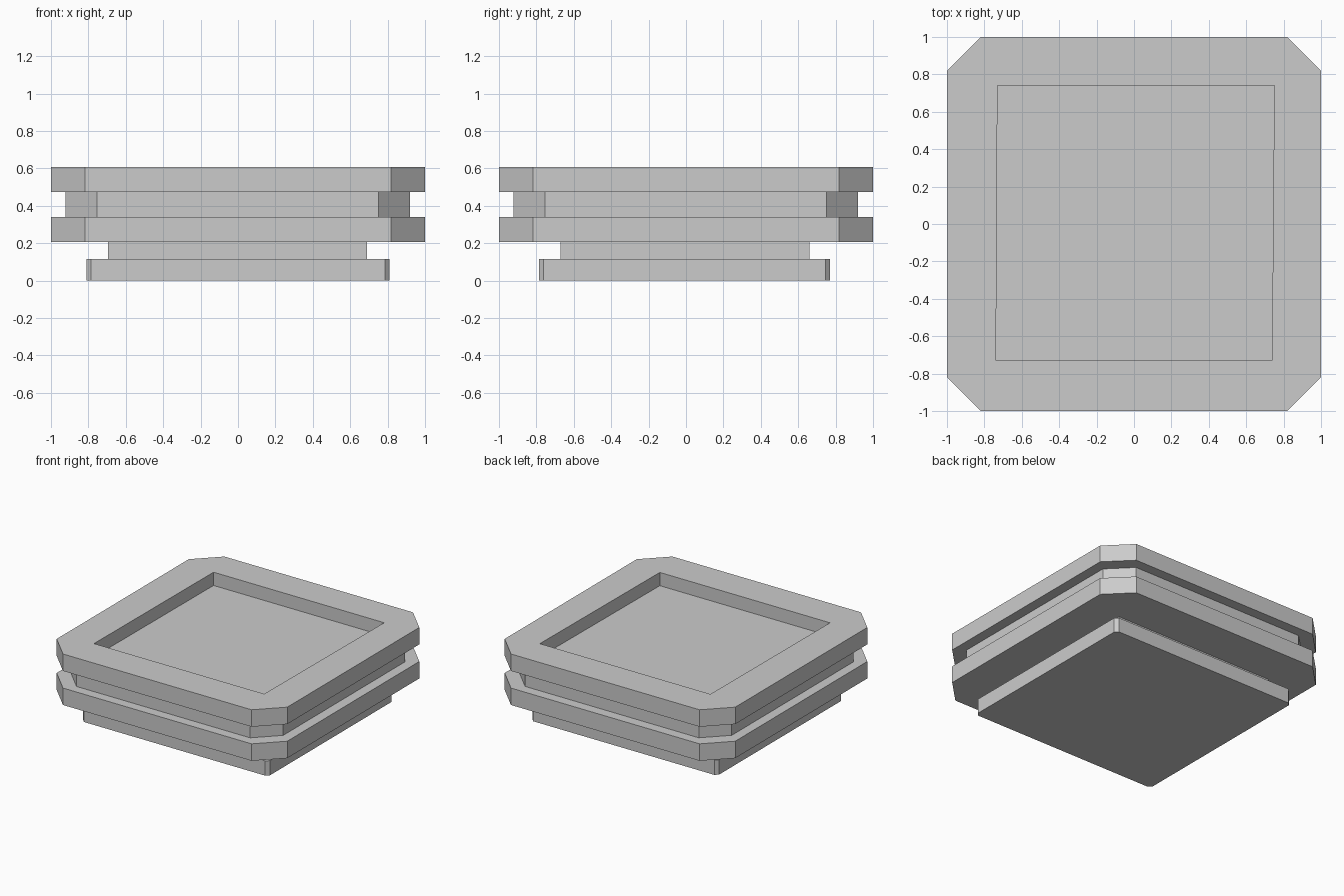
import bpy, bmesh

if "Cube" in bpy.data.objects:
    bpy.data.objects.remove(bpy.data.objects["Cube"])


def outline(x0, x1, y0, y1, c):
    """Counter-clockwise rectangle with corners cut by c."""
    if c == 0:
        return [(x1, y1), (x0, y1), (x0, y0), (x1, y0)]
    return [(x1, y1 - c), (x1 - c, y1), (x0 + c, y1), (x0, y1 - c),
            (x0, y0 + c), (x0 + c, y0), (x1 - c, y0), (x1, y0 + c)]


def slab(name, pts, z0, z1, recess=None, floor_z=0.0):
    """Prism from an outline, optionally with a four-sided tray sunk in its top."""
    bm = bmesh.new()
    ring = lambda points, z: [bm.verts.new((x, y, z)) for x, y in points]
    low, top = ring(pts, z0), ring(pts, z1)
    n = len(pts)
    bm.faces.new(low[::-1])
    for i in range(n):
        j = (i + 1) % n
        bm.faces.new((low[i], low[j], top[j], top[i]))
    if recess is None:
        bm.faces.new(top)
    else:
        lip, floor = ring(recess, z1), ring(recess, floor_z)
        for i in range(4):
            j = (i + 1) % 4
            a, b, c = top[2 * i], top[2 * i + 1], top[(2 * i + 2) % 8]
            bm.faces.new((a, b, lip[i]))
            bm.faces.new((b, c, lip[j], lip[i]))
            bm.faces.new((lip[i], lip[j], floor[j], floor[i]))
        bm.faces.new(floor)
    bmesh.ops.recalc_face_normals(bm, faces=bm.faces)
    mesh = bpy.data.meshes.new(name)
    bm.to_mesh(mesh)
    bm.free()
    obj = bpy.data.objects.new(name, mesh)
    bpy.context.collection.objects.link(obj)
    return obj


# Foot and narrow neck
slab("foot", outline(-0.81, 0.81, -0.785, 0.77, 0.024), 0.0, 0.115)
slab("neck", outline(-0.695, 0.69, -0.67, 0.66, 0), 0.115, 0.207)

# Two wide cut-corner plates with a groove between them
wide = outline(-1, 1, -1, 1, 0.182)
slab("lower_plate", wide, 0.207, 0.34)
slab("groove_block", outline(-0.923, 0.92, -0.923, 0.92, 0.168), 0.34, 0.474)

# Top plate with its sunken tray
tray = [(0.75, 0.74), (-0.73, 0.74), (-0.738, -0.73), (0.738, -0.73)]
slab("upper_plate", wide, 0.474, 0.607, tray, 0.503)
